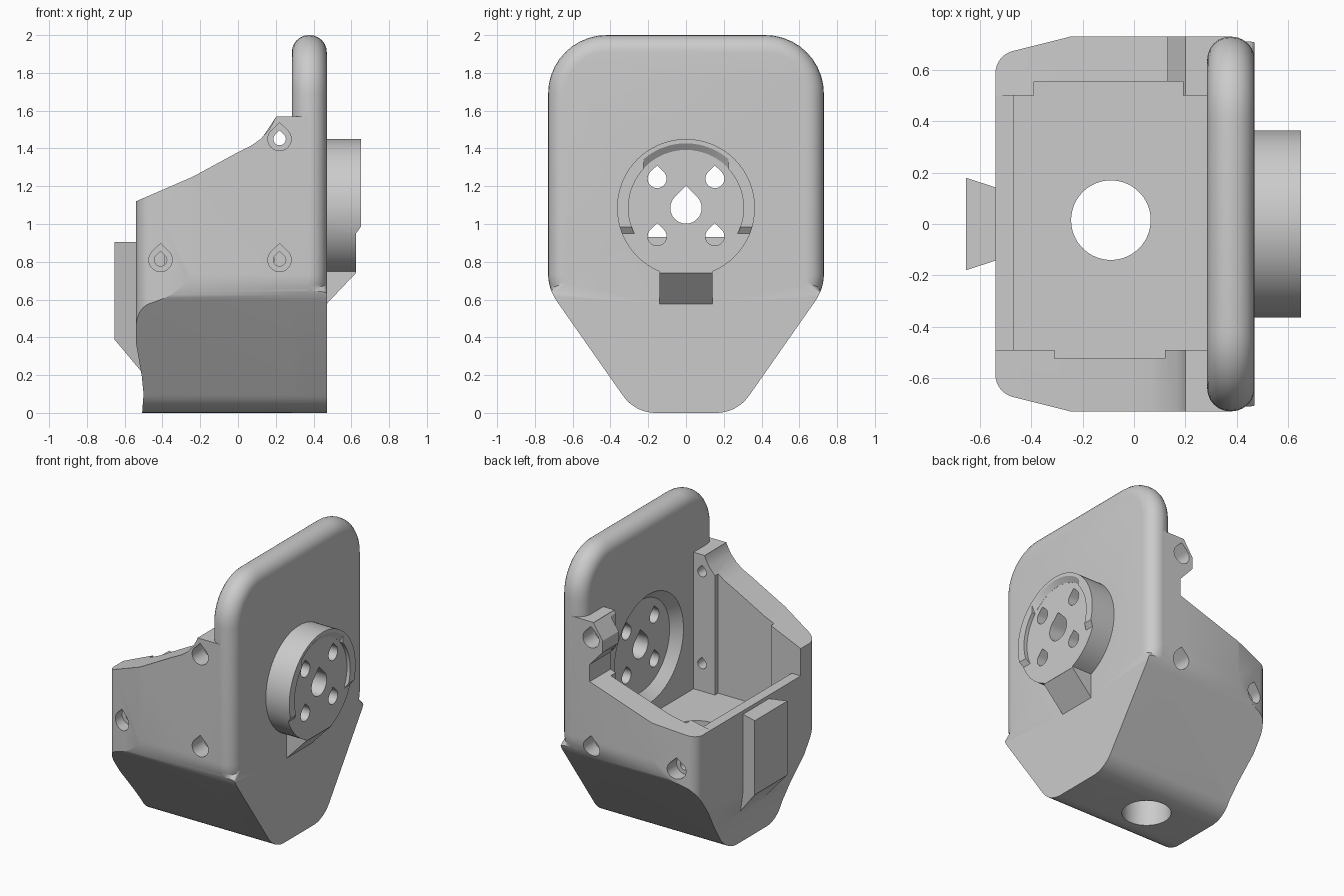
import bpy, bmesh, math
from mathutils import Vector

old = bpy.data.objects.get("Cube")
if old:
    bpy.data.objects.remove(old, do_unlink=True)

grey = bpy.data.materials.new("matte_grey")
grey.use_nodes = True
colour = (0.6, 0.6, 0.6, 1)
grey.diffuse_color = colour
grey.node_tree.nodes["Principled BSDF"].inputs["Base Color"].default_value = colour


def finish(name, bm):
    bmesh.ops.recalc_face_normals(bm, faces=bm.faces)
    mesh = bpy.data.meshes.new(name)
    bm.to_mesh(mesh)
    bm.free()
    mesh.materials.append(grey)
    obj = bpy.data.objects.new(name, mesh)
    bpy.context.collection.objects.link(obj)
    return obj


def prism_bm(points, axis, lo, hi):
    """Extrude a 2D outline along the named axis."""
    place = {"x": lambda a, b, h: (h, a, b),
             "y": lambda a, b, h: (a, h, b),
             "z": lambda a, b, h: (a, b, h)}[axis]
    bm = bmesh.new()
    ends = [[bm.verts.new(place(a, b, h)) for a, b in points] for h in (lo, hi)]
    for ring in ends:
        bm.faces.new(ring)
    n = len(points)
    for i in range(n):
        j = (i + 1) % n
        bm.faces.new((ends[0][i], ends[0][j], ends[1][j], ends[1][i]))
    return bm


def prism(name, points, axis, lo, hi):
    return finish(name, prism_bm(points, axis, lo, hi))


def box(name, x0, x1, y0, y1, z0, z1):
    return prism(name, [(x0, y0), (x1, y0), (x1, y1), (x0, y1)], "z", z0, z1)


def combine(obj, tool, operation):
    """Apply a boolean and discard the tool."""
    mod = obj.modifiers.new("cut", "BOOLEAN")
    mod.operation, mod.solver, mod.object = operation, "EXACT", tool
    bpy.context.view_layer.update()
    graph = bpy.context.evaluated_depsgraph_get()
    mesh = bpy.data.meshes.new_from_object(obj.evaluated_get(graph))
    obj.modifiers.clear()
    obj.data = mesh
    bpy.data.objects.remove(tool, do_unlink=True)


def rounded(corners, steps=8):
    """Round each (a, b, tangent length) corner with an arc."""
    out = []
    for i, (a, b, t) in enumerate(corners):
        p = Vector((a, b))
        if not t:
            out.append((a, b))
            continue
        u = (Vector(corners[i - 1][:2]) - p).normalized()
        v = (Vector(corners[(i + 1) % len(corners)][:2]) - p).normalized()
        half = u.angle(v) / 2
        centre = p + (u + v).normalized() * t / math.cos(half)
        start, end = p + u * t - centre, p + v * t - centre
        sweep = math.pi - 2 * half
        for k in range(steps + 1):
            f = k / steps
            q = (start * math.sin((1 - f) * sweep) + end * math.sin(f * sweep)) / math.sin(sweep)
            out.append(tuple(centre + q))
    return out


def teardrop(a, b, r):
    arc = [math.radians(135 + 270 * k / 24) for k in range(25)]
    return [(a + r * math.cos(t), b + r * math.sin(t)) for t in arc] + [(a, b + 1.4 * r)]


def circle(a, b, r, n=64):
    return [(a + r * math.cos(2 * math.pi * k / n), b + r * math.sin(2 * math.pi * k / n)) for k in range(n)]


def cone(name, x0, r0, x1, r1, z):
    """Frustum lying along x."""
    bm = prism_bm(circle(0, z, 1), "x", x0, x1)
    for v in bm.verts:
        r = r0 if v.co.x < (x0 + x1) / 2 else r1
        v.co.y *= r
        v.co.z = z + (v.co.z - z) * r
    return finish(name, bm)


W, HUB = 0.73, 1.085

# Body shell: shield section, trimmed to the plan outline
lower = [(-W, 0.657, 0.08), (-0.27, 0, 0.11), (0.27, 0, 0.11), (W, 0.657, 0.08)]
body = prism("housing", rounded(lower + [(W, 1.57, 0), (-W, 1.57, 0)]), "x", -0.54, 0.375)
plan = [(0.6, -0.83, 0), (0.15, -0.83, 0), (-0.54, -0.657, 0.07),
        (-0.54, 0.657, 0.07), (0.15, 0.83, 0), (0.6, 0.83, 0)]
combine(body, prism("plan_trim", rounded(plan), "z", -0.1, 1.8), "INTERSECT")

# Wall tops: curved front wall, low back wall with a tab, open cavity between
front_top = [(-0.7, 1.045), (-0.54, 1.12), (-0.24, 1.25), (0, 1.38), (0.07, 1.415),
             (0.12, 1.45), (0.165, 1.5), (0.2, 1.565), (0.2, 2.1), (-0.7, 2.1)]
back_top = [(-0.7, 0.88), (-0.54, 0.93), (-0.25, 0.99), (0.23, 1.15), (0.23, 1.27),
            (0.13, 1.38), (0.13, 1.46), (0.2, 1.565), (0.2, 2.1), (-0.7, 2.1)]
cavity = [(-0.7, 0.93), (-0.47, 0.93), (-0.47, 0.62), (0.3, 0.62), (0.3, 2.1), (-0.7, 2.1)]
for points, lo, hi in ((front_top, -0.9, -0.45), (back_top, 0.45, 0.9), (cavity, -0.49, 0.5)):
    combine(body, prism("top_cut", points, "y", lo, hi), "DIFFERENCE")
combine(body, box("front_recess", -0.31, 0.12, -0.525, 0, 0.62, 2), "DIFFERENCE")
combine(body, box("back_recess", -0.39, 0.19, 0, 0.555, 0.62, 2), "DIFFERENCE")

# Undercut at the lower rear edge
heel = [(-0.7, 0.37), (-0.54, 0.37), (-0.51, 0.2), (-0.5, 0.1), (-0.515, -0.1), (-0.7, -0.1)]
combine(body, prism("heel_cut", heel, "y", -1, 1), "DIFFERENCE")

# Face plate with a rounded upper rim
bm = prism_bm(rounded(lower + [(W, 2, 0.31), (-W, 2, 0.31)], 10), "x", 0.285, 0.47)
rim = [e for e in bm.edges if abs(e.verts[0].co.x - e.verts[1].co.x) < 0.01
       and min(v.co.z for v in e.verts) > 0.64]
bmesh.ops.recalc_face_normals(bm, faces=bm.faces)
bmesh.ops.bevel(bm, geom=rim, offset=0.09, segments=6, profile=0.5, affect="EDGES")
combine(body, finish("face_plate", bm), "UNION")

# Coupling hub with a raised lip, flat foot and wedge support
hub = cone("hub", 0.4, 0.365, 0.65, 0.365, HUB)
combine(hub, cone("hub_face", 0.625, 0.305, 0.7, 0.305, HUB), "DIFFERENCE")
lip_end = [(0.625, 0.95), (0.65, 0.985), (0.8, 0.985), (0.8, 0.5), (0.625, 0.5)]
combine(hub, prism("lip_end_cut", lip_end, "y", -1, 1), "DIFFERENCE")
combine(hub, box("foot_cut", 0, 1, -1, 1, 0.5, 0.74), "DIFFERENCE")
taper = cone("lip_taper", 0.626, 0.307, 0.652, 0.345, HUB)
combine(taper, box("taper_limit", 0, 1, -0.225, 0.225, 1.2, 2), "INTERSECT")
combine(hub, taper, "DIFFERENCE")
wedge = [(0.42, 0.525), (0.624, 0.74), (0.624, 0.76), (0.42, 0.76)]
combine(hub, prism("wedge", wedge, "y", -0.14, 0.14), "UNION")
combine(body, hub, "UNION")

# Dovetail rail on the rear
rail = prism("dovetail", [(-0.655, -0.18), (-0.655, 0.18), (-0.5, 0.13), (-0.5, -0.13)], "z", 0.1, 0.905)
slope = [(-0.8, 0.215), (-0.655, 0.39), (-0.5, 0.205), (-0.5, 0), (-0.8, 0)]
combine(rail, prism("rail_cut", slope, "y", -1, 1), "DIFFERENCE")
combine(body, rail, "UNION")

# Inner dish and the teardrop holes through the hub
combine(body, cone("dish", 0.24, 0.42, 0.35, 0.32, HUB), "DIFFERENCE")
hub_holes = [(0, HUB, 0.083)] + [(sy * 0.153, z, 0.05) for sy in (-1, 1) for z in (1.24, 0.935)]
for y, z, r in hub_holes:
    combine(body, prism("hub_hole", teardrop(y, z, r), "x", 0.3, 0.8), "DIFFERENCE")

# Counterbored screw holes in both side walls
for side, low in ((-1, 0.81), (1, 0.69)):
    for x, z in ((0.22, 1.45), (0.22, low), (-0.41, low)):
        for r, inner in ((0.062, 0.6), (0.033, 0.4)):
            lo, hi = sorted((side * inner, side * 0.9))
            combine(body, prism("screw_hole", teardrop(x, z, r), "y", lo, hi), "DIFFERENCE")

# Drain hole in the floor
combine(body, prism("floor_hole", circle(-0.09, 0.015, 0.155), "z", -0.2, 0.75), "DIFFERENCE")

# Shading
bpy.ops.object.select_all(action="DESELECT")
body.select_set(True)
bpy.context.view_layer.objects.active = body
bpy.ops.object.shade_smooth_by_angle(angle=math.radians(30))
